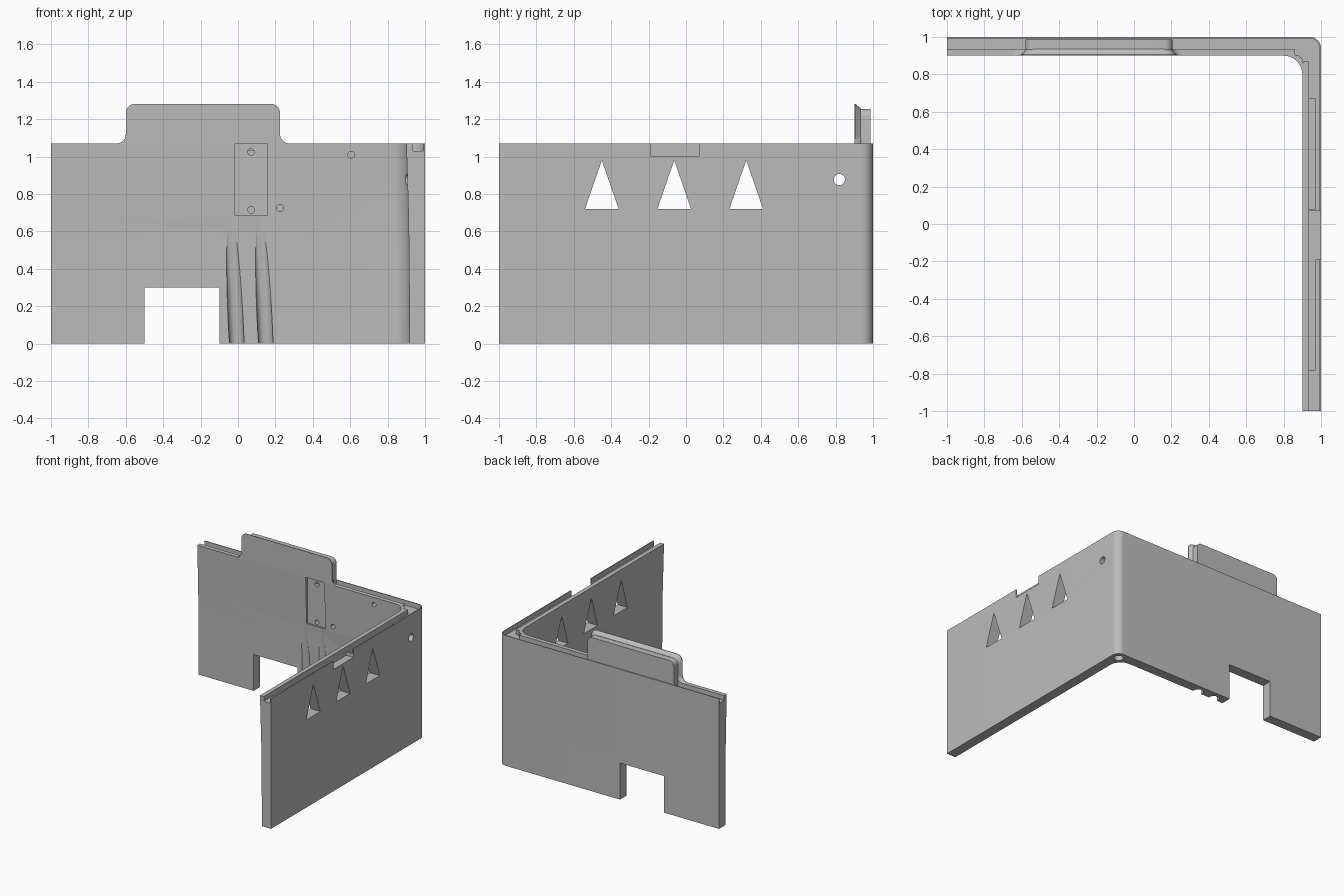
import bpy, bmesh, math
from mathutils import Vector

if "Cube" in bpy.data.objects:
    bpy.data.objects.remove(bpy.data.objects["Cube"])

grey = bpy.data.materials.new("plain grey")
grey.use_nodes = True
grey.diffuse_color = (0.5, 0.5, 0.5, 1)
grey.node_tree.nodes["Principled BSDF"].inputs["Base Color"].default_value = (0.5, 0.5, 0.5, 1)

TOP = 1.07


def loft(name, loops):
    """Closed solid through matching rings of points."""
    bm = bmesh.new()
    rings = [[bm.verts.new(p) for p in loop] for loop in loops]
    n = len(rings[0])
    for a, b in zip(rings, rings[1:]):
        for i in range(n):
            j = (i + 1) % n
            bm.faces.new((a[i], a[j], b[j], b[i]))
    bm.faces.new(rings[0][::-1])
    bm.faces.new(rings[-1])
    bmesh.ops.recalc_face_normals(bm, faces=bm.faces)
    mesh = bpy.data.meshes.new(name)
    bm.to_mesh(mesh)
    bm.free()
    mesh.materials.append(grey)
    obj = bpy.data.objects.new(name, mesh)
    bpy.context.collection.objects.link(obj)
    return obj


def box(name, x0, x1, y0, y1, z0, z1):
    ring = [(x0, y0), (x1, y0), (x1, y1), (x0, y1)]
    return loft(name, [[(x, y, z) for x, y in ring] for z in (z0, z1)])


def rod(name, start, end, r, sides=32):
    start, end = Vector(start), Vector(end)
    turn = (end - start).to_track_quat("Z", "Y")
    ring = [turn @ Vector((r * math.cos(a), r * math.sin(a), 0))
            for a in (2 * math.pi * i / sides for i in range(sides))]
    return loft(name, [[p + c for p in ring] for c in (start, end)])


def arc(cx, cy, r, a0, a1, steps=10):
    return [(cx + r * math.cos(math.radians(a0 + (a1 - a0) * i / steps)),
             cy + r * math.sin(math.radians(a0 + (a1 - a0) * i / steps)))
            for i in range(steps + 1)]


def select(obj):
    bpy.ops.object.select_all(action="DESELECT")
    obj.select_set(True)
    bpy.context.view_layer.objects.active = obj


def cut(target, cutter):
    cutter.hide_render = True
    mod = target.modifiers.new("cut", "BOOLEAN")
    mod.operation, mod.solver, mod.object = "DIFFERENCE", "EXACT", cutter
    select(target)
    bpy.ops.object.modifier_apply(modifier=mod.name)
    bpy.data.objects.remove(cutter)


# Corner wall: rounded L section, thickening towards the top
def wall_section(t, z):
    inner = 1 - t
    ring = [(-1, 1)] + arc(0.94, 0.94, 0.06, 90, 0) + [(1, -1), (inner, -1)]
    ring += arc(inner - 0.1, inner - 0.1, 0.1, 0, 90) + [(-1, inner)]
    return [(x, y, z) for x, y in ring]


wall = loft("corner_wall", [wall_section(0.082, 0), wall_section(0.085, 0.4),
                            wall_section(0.088, 0.67), wall_section(0.1, TOP)])

# Channel along the top edge, widening at the corner
channel = [(-1.1, 0.993)] + arc(0.938, 0.938, 0.055, 90, 0) + [(0.993, -1.1), (0.935, -1.1)]
channel += [(0.935, 0.87), (0.905, 0.87)] + arc(0.86, 0.86, 0.045, 0, 90, 6) + [(0.86, 0.935), (-1.1, 0.935)]
cut(wall, loft("channel_cutter", [[(x, y, z) for x, y in channel] for z in (1.03, 1.2)]))

# Latch notch and the two slots beside it
cut(wall, box("notch_cutter", 0.935, 1.1, -0.19, 0.07, 1.0, 1.2))
for y0, y1 in ((0.08, 0.67), (-0.78, -0.19)):
    cut(wall, box("slot_cutter", 0.935, 0.97, y0, y1, 1.0, 1.2))

# Doorway in the back wall
cut(wall, box("doorway_cutter", -0.5, -0.1, 0.8, 1.1, -0.1, 0.3))

# Triangular windows and round hole in the side wall
for y in (-0.45, -0.063, 0.322):
    tri = [(y - 0.09, 0.72), (y + 0.09, 0.72), (y, 0.98)]
    cut(wall, loft("window_cutter", [[(x, a, b) for a, b in tri] for x in (0.8, 1.1)]))
cut(wall, rod("side_hole_cutter", (0.8, 0.82, 0.877), (1.1, 0.82, 0.877), 0.03))

# Mounting recess with screw holes, and loose screw holes
cut(wall, box("recess_cutter", -0.015, 0.155, 0.8, 0.925, 0.685, TOP + 0.1))
for x, z in ((0.07, 1.025), (0.07, 0.715), (0.605, 1.01), (0.225, 0.725)):
    cut(wall, rod("screw_hole_cutter", (x, 0.8, z), (x, 0.96, z), 0.018, 20))

# Sloping cable grooves at the foot of the back wall
for x in (0, 0.155):
    cut(wall, rod("cable_groove_cutter", (x - 0.004, 0.932, -0.05), (x - 0.04, 0.872, 0.68), 0.04))

# Pivot socket under the corner
cut(wall, rod("pivot_socket_cutter", (0.935, 0.935, -0.1), (0.935, 0.935, 0.12), 0.035))


# Raised tab: flared front plate with a bevelled rear rim
def tab_outline(y, inset, r=0.05):
    x0, x1, z1 = -0.6 + inset, 0.225 - inset, 1.282 - inset
    ring = arc(x0 - r, TOP + r, r, -90, 0, 8) + arc(x0 + r, z1 - r, r, 180, 90, 8)
    ring += arc(x1 - r, z1 - r, r, 90, 0, 8) + arc(x1 + r, TOP + r, r, 180, 270, 8)
    return [(x, y, z) for x, z in ring]


plate = loft("tab_plate", [tab_outline(0.9, 0), tab_outline(0.905, 0), tab_outline(0.935, 0.025)])

# Backing block behind the plate, standing in the channel
rim = [(-0.58, 1.03)] + arc(-0.54, 1.215, 0.04, 180, 90, 8) + arc(0.165, 1.215, 0.04, 90, 0, 8) + [(0.205, 1.03)]
block = loft("tab_backing", [[(x, y, z) for x, z in rim] for y in (0.934, 0.987)])

for obj in (wall, plate, block):
    select(obj)
    bpy.ops.object.shade_smooth_by_angle(angle=math.radians(25))
